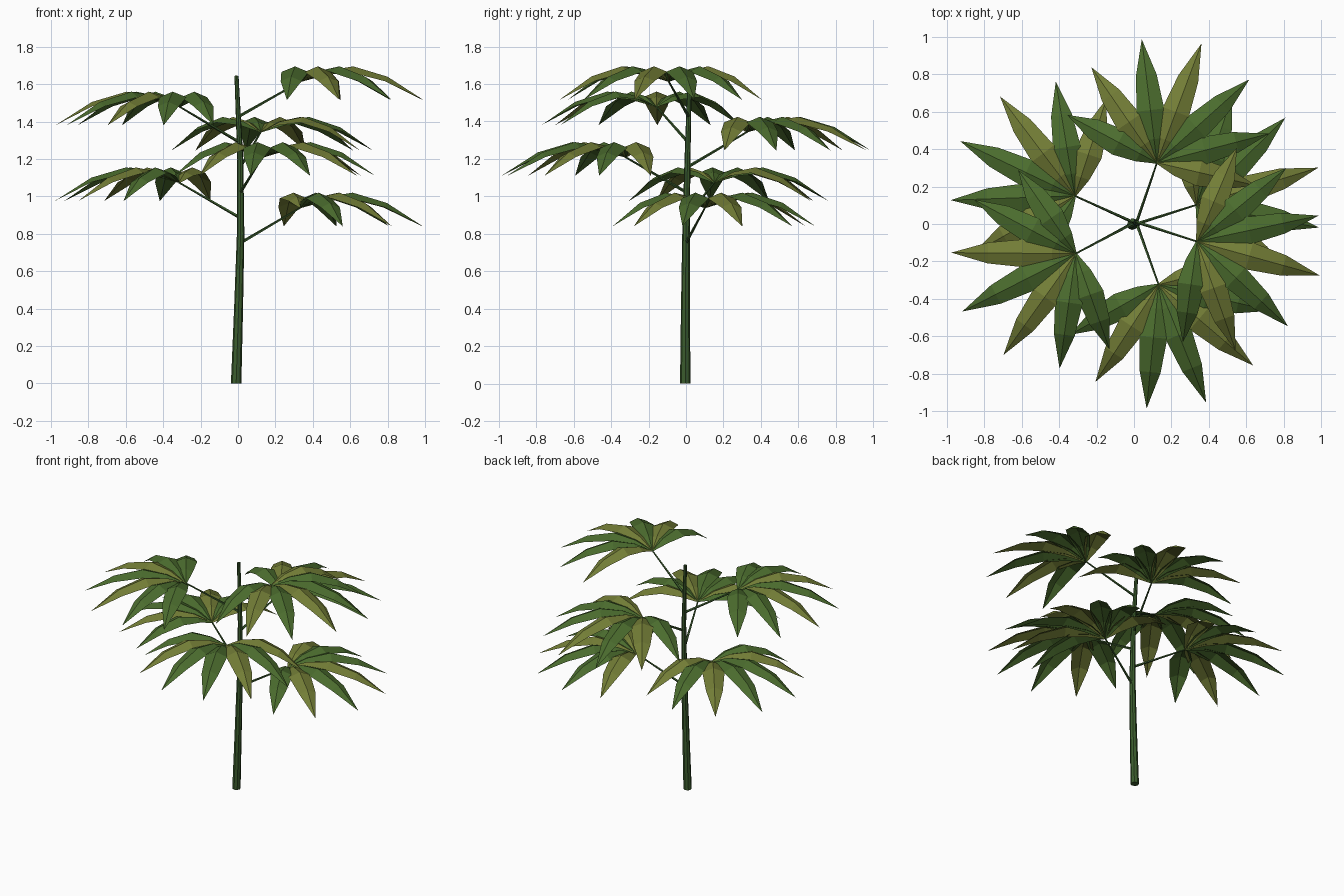
import bpy, bmesh, math
from mathutils import Vector

cube = bpy.data.objects.get("Cube")
if cube:
    bpy.data.objects.remove(cube, do_unlink=True)


def material(name, rgb):
    m = bpy.data.materials.new(name)
    m.use_nodes = True
    m.diffuse_color = (*rgb, 1)
    bsdf = next(n for n in m.node_tree.nodes if n.type == 'BSDF_PRINCIPLED')
    bsdf.inputs["Base Color"].default_value = (*rgb, 1)
    bsdf.inputs["Roughness"].default_value = 0.8
    return m


LEAF_GREEN = material("leaf green", (0.07, 0.15, 0.027))
LEAF_OLIVE = material("leaf olive", (0.17, 0.205, 0.037))
STEM_GREEN = material("stem green", (0.045, 0.11, 0.027))


def finish(bm, name, mats):
    mesh = bpy.data.meshes.new(name)
    bm.to_mesh(mesh)
    bm.free()
    for m in mats:
        mesh.materials.append(m)
    obj = bpy.data.objects.new(name, mesh)
    bpy.context.collection.objects.link(obj)
    return obj


def tube(name, path, sides):
    """Tapered tube through (point, radius) pairs."""
    bm = bmesh.new()
    rings = []
    axis = (path[-1][0] - path[0][0]).normalized()
    side = axis.cross(Vector((0, 1, 0))).normalized()
    other = axis.cross(side)
    for p, r in path:
        angles = [math.tau * k / sides for k in range(sides)]
        rings.append([bm.verts.new(p + r * (math.cos(a) * side + math.sin(a) * other))
                      for a in angles])
    for lo, hi in zip(rings, rings[1:]):
        for k in range(sides):
            n = (k + 1) % sides
            bm.faces.new((lo[k], lo[n], hi[n], hi[k]))
    bm.faces.new(rings[0][::-1])
    bm.faces.new(rings[-1])
    bmesh.ops.recalc_face_normals(bm, faces=bm.faces)
    return finish(bm, name, [STEM_GREEN])


# Trunk: slightly bowed, tapering upwards
TRUNK = [(Vector((-0.01, -0.004, 0)), 0.028),
         (Vector((0.003, -0.003, 0.4)), 0.024),
         (Vector((0.014, 0, 0.8)), 0.02),
         (Vector((0.012, 0.008, 1.2)), 0.016),
         (Vector((-0.008, 0.02, 1.645)), 0.011)]
tube("trunk", TRUNK, 8)


def trunk_at(z):
    for (a, _), (b, _) in zip(TRUNK, TRUNK[1:]):
        if z <= b.z:
            return a.lerp(b, (z - a.z) / (b.z - a.z))


# Leaflet stations: distance out, height, half width, drop of the edges
STATIONS = [(0.0, 0.0, 0.006, 0.002),
            (0.13, 0.055, 0.047, 0.02),
            (0.29, 0.08, 0.074, 0.03),
            (0.48, 0.025, 0.056, 0.024),
            (0.68, -0.1, 0.0, 0.0)]


def add_leaflet(bm, hub, angle, scale, mat):
    """Arched, ridge-folded blade ending in a point."""
    out = Vector((math.cos(angle), math.sin(angle), 0))
    across = Vector((-out.y, out.x, 0))
    rows = []
    for dist, height, half, drop in STATIONS:
        mid = hub + out * dist * scale + Vector((0, 0, height))
        if half == 0:
            rows.append([bm.verts.new(mid)] * 3)
            continue
        low = Vector((0, 0, -drop))
        rows.append([bm.verts.new(mid - across * half + low), bm.verts.new(mid),
                     bm.verts.new(mid + across * half + low)])
    for a, b in zip(rows, rows[1:]):
        for k in range(2):
            corners = dict.fromkeys((a[k], b[k], b[k + 1], a[k + 1]))
            bm.faces.new(list(corners)).material_index = mat


# Fronds spiral up the trunk; letters give each leaflet's colour
FROND_COLOURS = ["GOGOGGO", "OGOGGOG", "GOGGOGO", "OGGOGOG", "GGOGOGG", "GOGOGGO"]
for i, colours in enumerate(FROND_COLOURS):
    heading = math.radians(17 + 137.5 * i)
    hub = Vector((0.35 * math.cos(heading), 0.35 * math.sin(heading), 0.94 + 0.135 * i))
    base = trunk_at(hub.z - 0.19)
    tube(f"leaf_stalk_{i + 1}", [(base, 0.009), (hub, 0.005)], 5)

    bm = bmesh.new()
    for k, letter in enumerate(colours):
        t = (k - 3) / 3
        add_leaflet(bm, hub, heading + t * math.radians(82.5), 1 - 0.2 * t * t,
                    int(letter == "O"))
    finish(bm, f"leaf_fan_{i + 1}", [LEAF_GREEN, LEAF_OLIVE])
